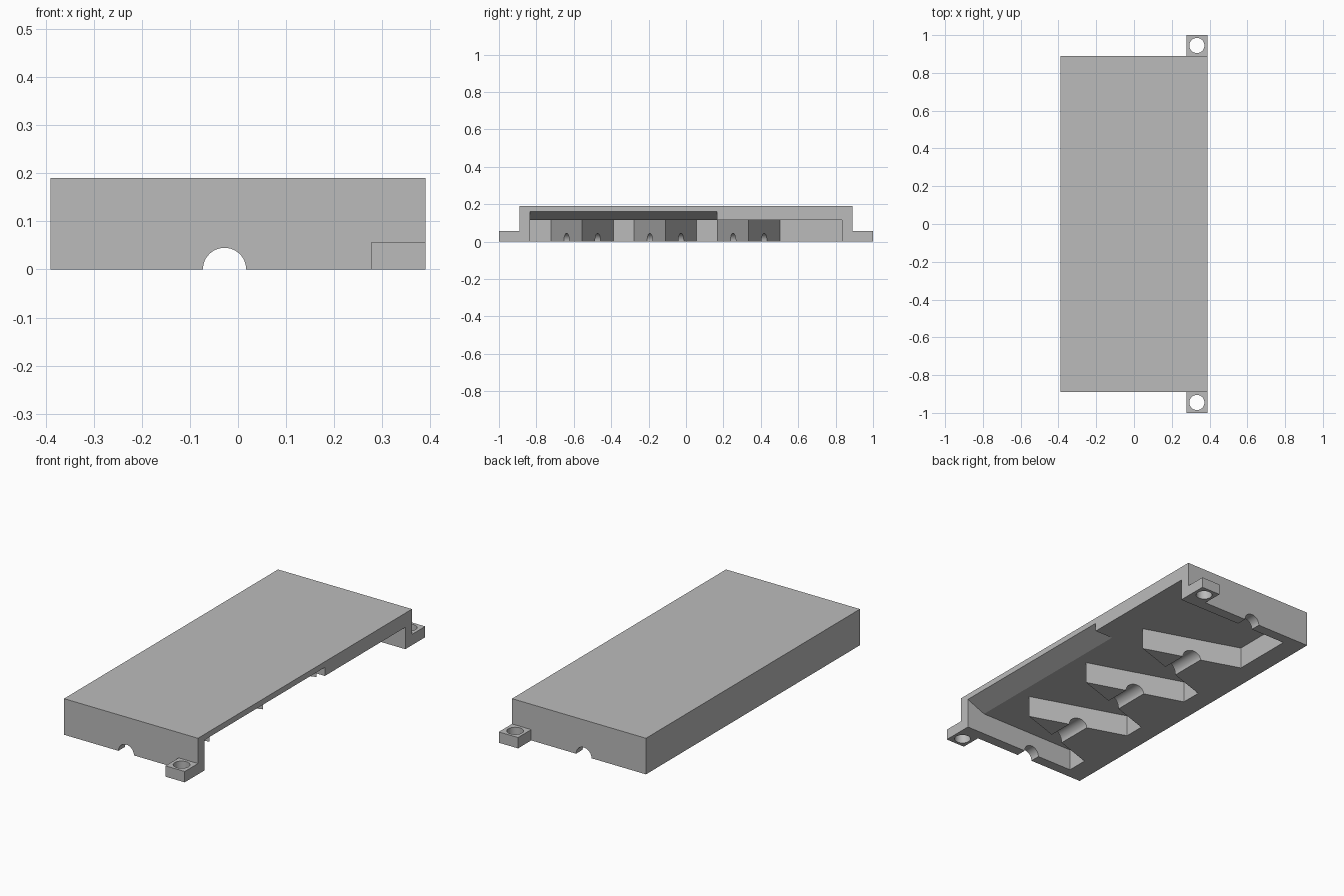
import bpy, bmesh
from math import pi, radians
from mathutils import Matrix, Vector

cube = bpy.data.objects.get("Cube")
if cube:
    bpy.data.objects.remove(cube, do_unlink=True)

grey = bpy.data.materials.new("plain grey")
grey.use_nodes = True
grey.diffuse_color = (0.5, 0.5, 0.5, 1)
grey.node_tree.nodes["Principled BSDF"].inputs["Base Color"].default_value = (0.5, 0.5, 0.5, 1)


def add_object(name, bm):
    bmesh.ops.recalc_face_normals(bm, faces=bm.faces)
    mesh = bpy.data.meshes.new(name)
    bm.to_mesh(mesh)
    bm.free()
    mesh.materials.append(grey)
    obj = bpy.data.objects.new(name, mesh)
    bpy.context.collection.objects.link(obj)
    return obj


def prism(name, points, direction):
    """Extrude a closed outline of 3D points along a direction."""
    bm = bmesh.new()
    face = bm.faces.new([bm.verts.new(p) for p in points])
    grown = bmesh.ops.extrude_face_region(bm, geom=[face])["geom"]
    verts = [g for g in grown if isinstance(g, bmesh.types.BMVert)]
    bmesh.ops.translate(bm, verts=verts, vec=Vector(direction))
    return add_object(name, bm)


def box(name, x0, x1, y0, y1, z0, z1):
    outline = [(x0, y0, z0), (x1, y0, z0), (x1, y1, z0), (x0, y1, z0)]
    return prism(name, outline, (0, 0, z1 - z0))


def cylinder(name, radius, depth, matrix):
    bm = bmesh.new()
    bmesh.ops.create_cone(bm, cap_ends=True, segments=48, radius1=radius,
                          radius2=radius, depth=depth, matrix=matrix)
    return add_object(name, bm)


def cut(target, cutter):
    """Subtract the cutter from the target and discard it."""
    cutter.hide_render = True
    mod = target.modifiers.new("cut", "BOOLEAN")
    mod.operation = "DIFFERENCE"
    mod.solver = "EXACT"
    mod.object = cutter
    bpy.ops.object.select_all(action="DESELECT")
    bpy.context.view_layer.objects.active = target
    target.select_set(True)
    bpy.ops.object.modifier_apply(modifier=mod.name)
    bpy.data.objects.remove(cutter, do_unlink=True)


def finish(obj):
    bpy.ops.object.select_all(action="DESELECT")
    bpy.context.view_layer.objects.active = obj
    obj.select_set(True)
    bpy.ops.object.shade_smooth_by_angle(angle=radians(20))


SIDE, END, INNER_END = 0.39, 0.89, 0.835
BACK, CEILING = -0.28, 0.115

# Cover block
cover = box("cover", -SIDE, SIDE, -END, END, 0, 0.19)

# Cavity open below and on one side, leaving three pointed ribs
outline = [(0.6, -INNER_END), (BACK, -INNER_END)]
for tip in (-0.555, -0.11, 0.335):
    outline += [(BACK, tip - 0.167), (0.224, tip), (BACK, tip + 0.167)]
outline += [(BACK, INNER_END), (0.6, INNER_END)]
cut(cover, prism("cavity_cutter", [(x, y, -0.1) for x, y in outline],
                 (0, 0, CEILING + 0.1)))

# Sloped relief along the open edge
slope = [(0.284, CEILING), (0.496, 0.205), (0.496, 0.05), (0.284, 0.05)]
cut(cover, prism("slope_cutter", [(x, -INNER_END, z) for x, z in slope],
                 (0, INNER_END + 0.165, 0)))

# Round channel through the ribs and both end walls
cut(cover, cylinder("channel_cutter", 0.045, 2.4,
                    Matrix.Translation((-0.028, 0, 0)) @ Matrix.Rotation(pi / 2, 4, "X")))
finish(cover)

# Mounting tabs with screw holes
for side, name in ((-1, "front_mounting_tab"), (1, "back_mounting_tab")):
    y0, y1 = sorted((side * END, side))
    tab = box(name, 0.278, SIDE, y0, y1, 0, 0.057)
    cut(tab, cylinder("hole_cutter", 0.04, 0.4,
                      Matrix.Translation((0.333, side * 0.945, 0))))
    finish(tab)
